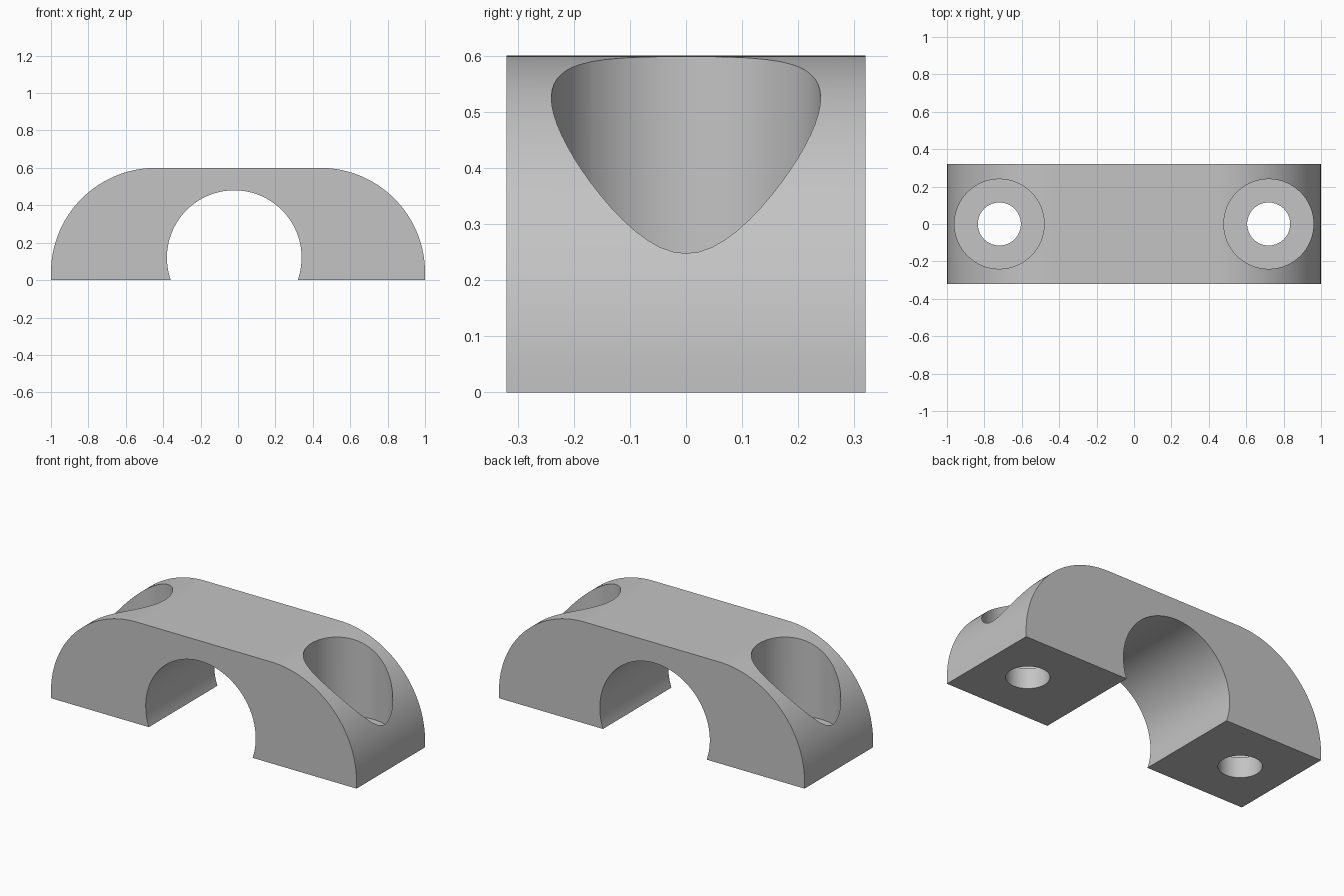
import bpy
import bmesh
from math import cos, sin, pi, asin

cube = bpy.data.objects.get("Cube")
if cube:
    bpy.data.objects.remove(cube, do_unlink=True)

HALF_DEPTH = 0.32
HEIGHT = 0.6
SHOULDER_R = 0.56
BORE_X, BORE_Z, BORE_R = -0.02, 0.12, 0.36
BOLT_X, BOLT_R = 0.72, 0.115
SEAT_R, SEAT_Z = 0.24, 0.12

grey = bpy.data.materials.new("plain grey")
grey.use_nodes = True
colour = (0.55, 0.55, 0.55, 1)
grey.diffuse_color = colour
grey.node_tree.nodes["Principled BSDF"].inputs["Base Color"].default_value = colour


def arc(cx, cz, r, start, end, steps):
    angles = [start + (end - start) * i / steps for i in range(steps + 1)]
    return [(cx + r * cos(a), cz + r * sin(a)) for a in angles]


# Side profile: rounded shoulders on top, open round bore underneath
shoulder_x, shoulder_z = 1 - SHOULDER_R, HEIGHT - SHOULDER_R
dip = asin(BORE_Z / BORE_R)
profile = [(1, 0)]
profile += arc(shoulder_x, shoulder_z, SHOULDER_R, 0, pi / 2, 40)
profile += arc(-shoulder_x, shoulder_z, SHOULDER_R, pi / 2, pi, 40)
profile += [(-1, 0)]
profile += arc(BORE_X, BORE_Z, BORE_R, pi + dip, -dip, 72)

# Clamp body extruded from front to back
bm = bmesh.new()
front = bm.faces.new([bm.verts.new((x, -HALF_DEPTH, z)) for x, z in profile])
back = bmesh.ops.extrude_face_region(bm, geom=[front])["geom"]
bmesh.ops.translate(bm, vec=(0, 2 * HALF_DEPTH, 0),
                    verts=[v for v in back if isinstance(v, bmesh.types.BMVert)])
bmesh.ops.recalc_face_normals(bm, faces=bm.faces)
mesh = bpy.data.meshes.new("clamp_body")
bm.to_mesh(mesh)
bm.free()
body = bpy.data.objects.new("clamp_body", mesh)
bpy.context.collection.objects.link(body)
mesh.materials.append(grey)


def drill(name, x, radius, bottom, top):
    bpy.ops.mesh.primitive_cylinder_add(vertices=64, radius=radius, depth=top - bottom,
                                        location=(x, 0, (top + bottom) / 2))
    cutter = bpy.context.object
    cutter.name = name
    cutter.data.materials.append(grey)
    cut = body.modifiers.new(name, 'BOOLEAN')
    cut.operation = 'DIFFERENCE'
    cut.solver = 'EXACT'
    cut.object = cutter
    return cutter


# Bolt holes with flat-bottomed head recesses
cutters = []
for side, sign in (("left", 1), ("right", -1)):
    cutters.append(drill(side + "_head_recess", sign * BOLT_X, SEAT_R, SEAT_Z, 1))
    cutters.append(drill(side + "_bolt_hole", sign * BOLT_X, BOLT_R, -0.2, 0.9))

# Apply the cuts and remove the cutters
bpy.ops.object.select_all(action='DESELECT')
body.select_set(True)
bpy.context.view_layer.objects.active = body
for cut in list(body.modifiers):
    bpy.ops.object.modifier_apply(modifier=cut.name)
for cutter in cutters:
    bpy.data.objects.remove(cutter, do_unlink=True)
bpy.ops.object.shade_smooth_by_angle(angle=pi / 6)
